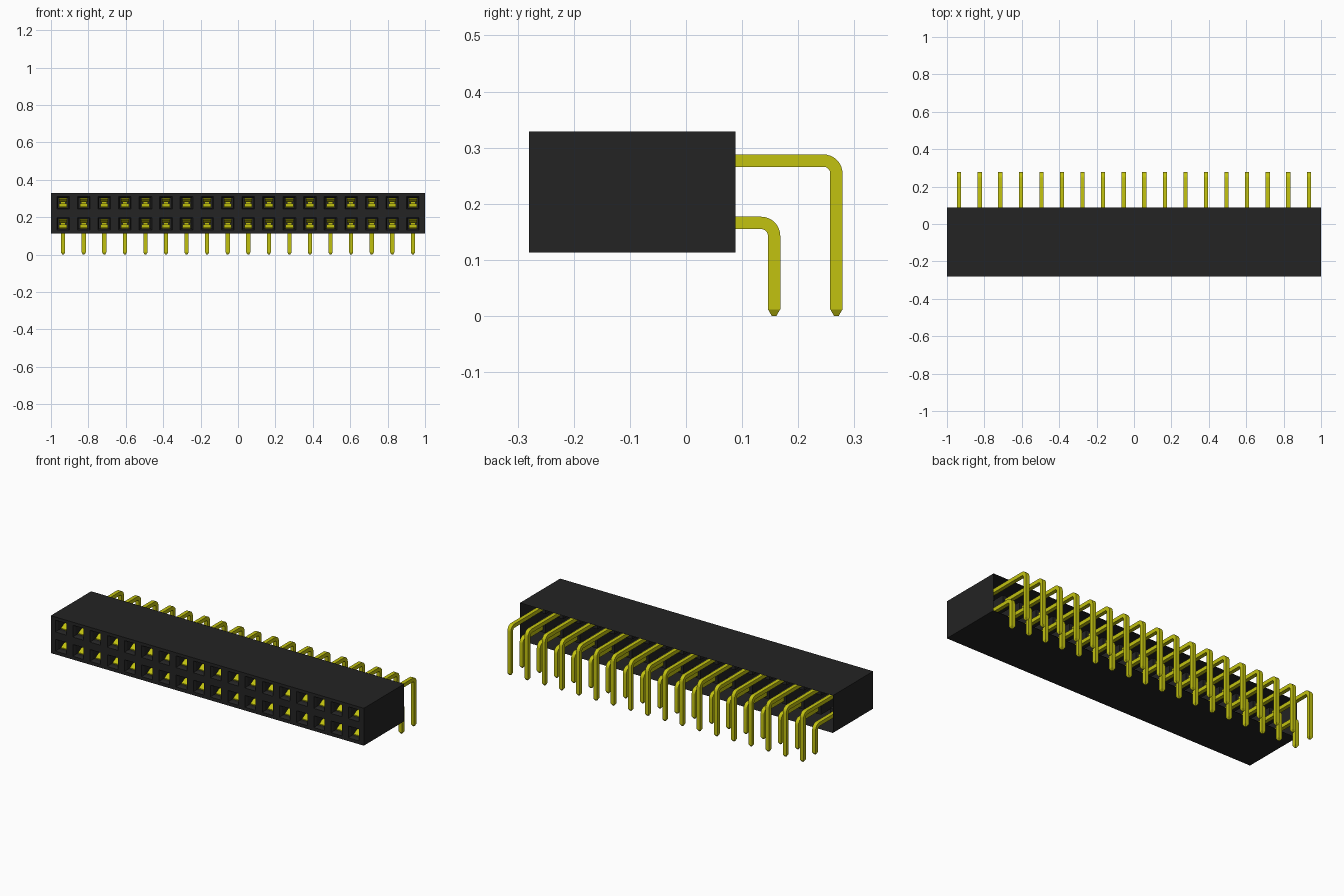
import bpy, bmesh, math
from mathutils import Vector

if "Cube" in bpy.data.objects:
    bpy.data.objects.remove(bpy.data.objects["Cube"])

COUNT, PITCH = 18, 0.11
X0 = -PITCH * (COUNT - 1) / 2
ROWS = {"lower": (0.166, 0.157), "upper": (0.277, 0.268)}   # pin height, leg position
FRONT, BACK, BOTTOM, TOP = -0.28, 0.088, 0.113, 0.329
HOLE, T = 0.034, 0.011                                      # half widths of socket and pin


def material(name, rgb):
    m = bpy.data.materials.new(name)
    m.use_nodes = True
    m.diffuse_color = (*rgb, 1)
    m.node_tree.nodes["Principled BSDF"].inputs["Base Color"].default_value = (*rgb, 1)
    return m


black = material("black plastic", (0.017, 0.017, 0.017))
gold = material("yellow metal", (0.54, 0.54, 0.005))


def finish(bm, name, mat, repeat=False):
    bmesh.ops.recalc_face_normals(bm, faces=bm.faces)
    me = bpy.data.meshes.new(name)
    bm.to_mesh(me)
    bm.free()
    me.materials.append(mat)
    ob = bpy.data.objects.new(name, me)
    bpy.context.collection.objects.link(ob)
    if repeat:
        ob.location.x = X0
        arr = ob.modifiers.new("row", 'ARRAY')
        arr.count = COUNT
        arr.use_relative_offset = False
        arr.use_constant_offset = True
        arr.constant_offset_displace = (PITCH, 0, 0)
    return ob


def skin(bm, rings):
    """Join square rings into a closed bar."""
    vs = [[bm.verts.new(p) for p in r] for r in rings]
    for a, b in zip(vs, vs[1:]):
        for i in range(4):
            bm.faces.new((a[i], a[(i + 1) % 4], b[(i + 1) % 4], b[i]))
    bm.faces.new(vs[0])
    bm.faces.new(vs[-1])


# Housing: front grid with the socket cells pushed in, then the box behind it
xs, zs = [-1], [BOTTOM]
for i in range(COUNT):
    xs += [X0 + i * PITCH - HOLE, X0 + i * PITCH + HOLE]
for z, _ in ROWS.values():
    zs += [z - HOLE, z + HOLE]
xs.append(1)
zs.append(TOP)
bm = bmesh.new()
grid = [[bm.verts.new((x, FRONT, z)) for z in zs] for x in xs]
cells = []
for i in range(len(xs) - 1):
    for j in range(len(zs) - 1):
        f = bm.faces.new((grid[i][j], grid[i + 1][j], grid[i + 1][j + 1], grid[i][j + 1]))
        if i % 2 and j % 2:
            cells.append(f)
rim = [e for e in bm.edges if e.is_boundary]
new = bmesh.ops.extrude_edge_only(bm, edges=rim)["geom"]
for v in new:
    if isinstance(v, bmesh.types.BMVert):
        v.co.y = BACK
bmesh.ops.contextual_create(bm, geom=[e for e in new if isinstance(e, bmesh.types.BMEdge)
                                      and all(v.co.y == BACK for v in e.verts)])
# Sloped lead-in, then the straight shaft of each socket
for depth, scale in ((0.014, 0.8), (0.25, 1.0)):
    walls = bmesh.ops.extrude_discrete_faces(bm, faces=cells)["faces"]
    cells = walls
    for f in cells:
        c = f.calc_center_median()
        for v in f.verts:
            v.co = c + (v.co - c) * scale + Vector((0, depth, 0))
finish(bm, "housing", black)

# Bent pins: straight tail, rounded elbow, leg with tapered tip
R = 0.023
for row, (z, y) in ROWS.items():
    path = [(BACK - 0.11, z, 0, 1)]
    for k in range(9):
        a = math.pi / 2 * k / 8
        path.append((y - R + R * math.sin(a), z - R + R * math.cos(a), math.sin(a), math.cos(a)))
    path.append((y, 0.012, 1, 0))
    rings = [[(sx * T, py + s * T * ny, pz + s * T * nz)
              for sx, s in ((-1, -1), (1, -1), (1, 1), (-1, 1))] for py, pz, ny, nz in path]
    tip = 0.004
    rings.append([(sx * tip, y + s * tip, 0) for sx, s in ((-1, -1), (1, -1), (1, 1), (-1, 1))])
    bm = bmesh.new()
    skin(bm, rings)
    pin = finish(bm, row + "_pins", gold, True)
    bpy.context.view_layer.objects.active = pin
    pin.select_set(True)
    bpy.ops.object.shade_smooth_by_angle(angle=math.radians(30))
    pin.select_set(False)

    # Spring contact: two leaves that pinch together and flare at the mouth
    leaf = [(-0.03, 0.018), (-0.10, 0.016), (-0.205, 0.004), (-0.222, 0.004), (-0.25, 0.020)]
    bm = bmesh.new()
    for side in (-1, 1):
        skin(bm, [[(sx * 0.021, ly, z + side * (off + t))
                   for sx, t in ((-1, 0), (1, 0), (1, 0.005), (-1, 0.005))] for ly, off in leaf])
    finish(bm, row + "_contacts", gold, True)
